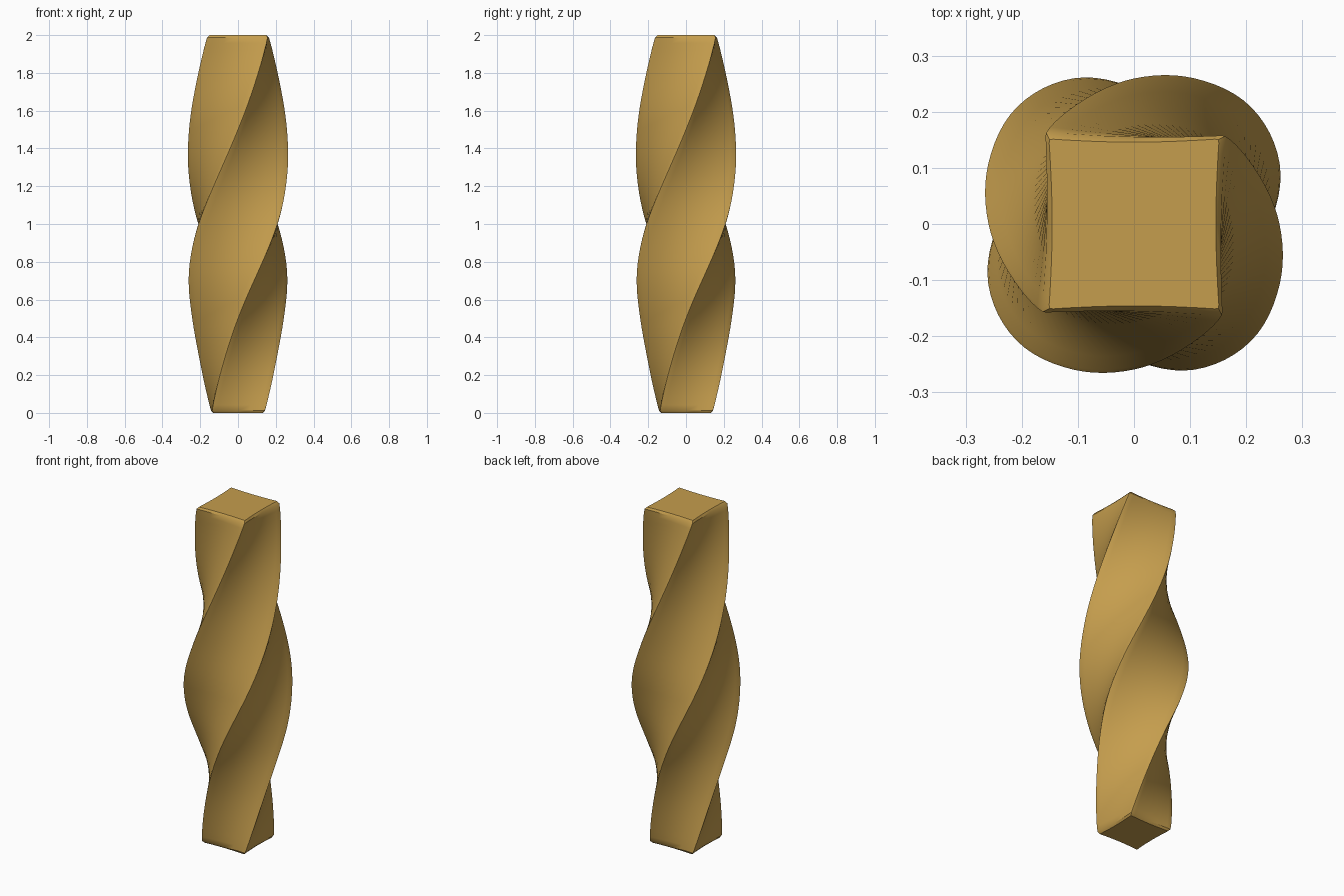
import bpy, bmesh, math

if "Cube" in bpy.data.objects:
    bpy.data.objects.remove(bpy.data.objects["Cube"])

# single wood-gold material
mat = bpy.data.materials.new("golden_wood")
mat.diffuse_color = (0.56, 0.34, 0.075, 1.0)
mat.use_nodes = True
mat.node_tree.nodes["Principled BSDF"].inputs["Base Color"].default_value = mat.diffuse_color

# corner radius of the square section against height
PROFILE = [(0, .197), (.3, .217), (.5, .242), (.75, .281), (1, .295),
           (1.25, .281), (1.5, .259), (1.75, .238), (2, .226)]


def radius(z):
    """Smoothly interpolated corner radius."""
    n = len(PROFILE)
    i = max(k for k in range(n - 1) if PROFILE[k][0] <= z)
    slope = lambda k: ((PROFILE[min(k + 1, n - 1)][1] - PROFILE[max(k - 1, 0)][1]) /
                       (PROFILE[min(k + 1, n - 1)][0] - PROFILE[max(k - 1, 0)][0]))
    (z0, r0), (z1, r1) = PROFILE[i], PROFILE[i + 1]
    h = z1 - z0
    t = (z - z0) / h
    return ((2*t**3 - 3*t*t + 1) * r0 + (t**3 - 2*t*t + t) * h * slope(i)
            + (3*t*t - 2*t**3) * r1 + (t**3 - t*t) * h * slope(i + 1))


def section(z, shrink=0.0):
    """Slightly hollow square with softened corners, turned 90 degrees per unit."""
    a = radius(z) / math.sqrt(2) + 0.002 - shrink
    side = []
    for u in (-0.95, -0.8, -0.4, 0, 0.4, 0.8, 0.95):
        side.append((u * a, -a + 0.006 * (1 - u * u)))
    side.append((a * 0.99, -a * 0.99))
    pts = []
    for q in range(4):
        ang = q * math.pi / 2 + z * math.pi / 2
        c, s = math.cos(ang), math.sin(ang)
        pts += [(x * c - y * s, x * s + y * c, z) for x, y in side]
    return pts


# twisted square column with small end bevels
STEPS = 48
levels = [(0, .010), (.012, .001)]
levels += [(2 * i / STEPS, 0) for i in range(1, STEPS)]
levels += [(1.988, .001), (2, .010)]

bm = bmesh.new()
rings = [[bm.verts.new(p) for p in section(z, s)] for z, s in levels]
n = len(rings[0])
for lo, hi in zip(rings, rings[1:]):
    for i in range(n):
        j = (i + 1) % n
        bm.faces.new((lo[i], lo[j], hi[j], hi[i]))
bm.faces.new(rings[0][::-1])
bm.faces.new(rings[-1])
bmesh.ops.recalc_face_normals(bm, faces=bm.faces)

mesh = bpy.data.meshes.new("twisted_column")
bm.to_mesh(mesh)
bm.free()
mesh.materials.append(mat)
column = bpy.data.objects.new("twisted_column", mesh)
bpy.context.collection.objects.link(column)
bpy.context.view_layer.objects.active = column
column.select_set(True)
bpy.ops.object.shade_smooth_by_angle(angle=math.radians(35))
